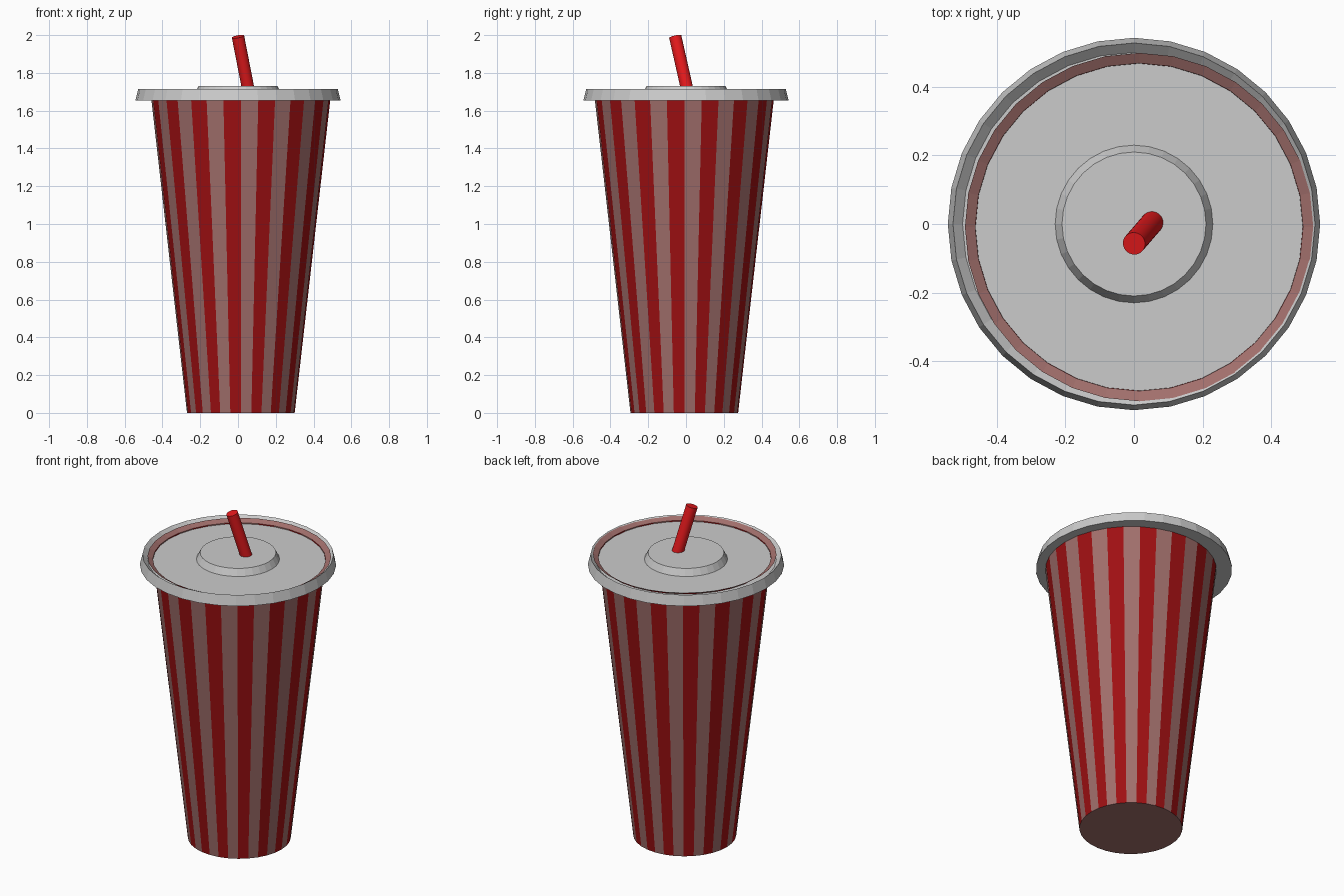
import bpy, bmesh, math
from mathutils import Vector

if "Cube" in bpy.data.objects:
    bpy.data.objects.remove(bpy.data.objects["Cube"])

SIDES = 32


def material(name, rgb):
    m = bpy.data.materials.new(name)
    m.diffuse_color = (*rgb, 1)
    m.use_nodes = True
    m.node_tree.nodes["Principled BSDF"].inputs["Base Color"].default_value = m.diffuse_color
    return m


def lathe(name, profile, centre=(0, 0), mats=(), pick=None):
    """Spin an (r, z) profile; pick(segment, band) gives the material slot."""
    bm = bmesh.new()
    rings = []
    for r, z in profile:
        if r == 0:
            rings.append([bm.verts.new((0, 0, z))] * SIDES)
        else:
            rings.append([bm.verts.new((r * math.cos(2 * math.pi * i / SIDES),
                                        r * math.sin(2 * math.pi * i / SIDES), z))
                          for i in range(SIDES)])
    for band, (a, b) in enumerate(zip(rings, rings[1:])):
        for i in range(SIDES):
            j = (i + 1) % SIDES
            corners = list(dict.fromkeys((a[i], a[j], b[j], b[i])))
            face = bm.faces.new(corners)
            if pick:
                face.material_index = pick(i, band)
    me = bpy.data.meshes.new(name)
    bm.to_mesh(me)
    bm.free()
    for m in mats:
        me.materials.append(m)
    ob = bpy.data.objects.new(name, me)
    ob.location = (*centre, 0)
    bpy.context.collection.objects.link(ob)
    return ob


pale = material("pale_stripe", (0.36, 0.16, 0.15))
red = material("red_stripe", (0.35, 0.005, 0.006))
straw_red = material("straw_red", (0.8, 0.01, 0.012))

# Striped tapered cup with flared lip, set slightly off the lid's axis
lathe("cup", [(0, 0), (0.285, 0), (0.478, 1.696), (0.508, 1.712)], (0.015, -0.009),
      (pale, red), lambda i, band: i % 2 if band == 1 else 0)

# Lid: underside, skirt, recessed plate and raised centre
lathe("lid", [(0.455, 1.655), (0.543, 1.655), (0.528, 1.716), (0.50, 1.69),
              (0.23, 1.69), (0.21, 1.73), (0, 1.73)])

# Leaning straw
low, top = Vector((0.057, 0.009, 1.70)), Vector((0, -0.057, 1.992))
axis = top - low
bpy.ops.mesh.primitive_cylinder_add(vertices=SIDES, radius=0.033, depth=axis.length,
                                    location=(low + top) / 2)
straw = bpy.context.object
straw.name = "straw"
straw.rotation_euler = axis.to_track_quat('Z', 'Y').to_euler()
straw.data.materials.append(straw_red)
bpy.ops.object.shade_smooth_by_angle()
